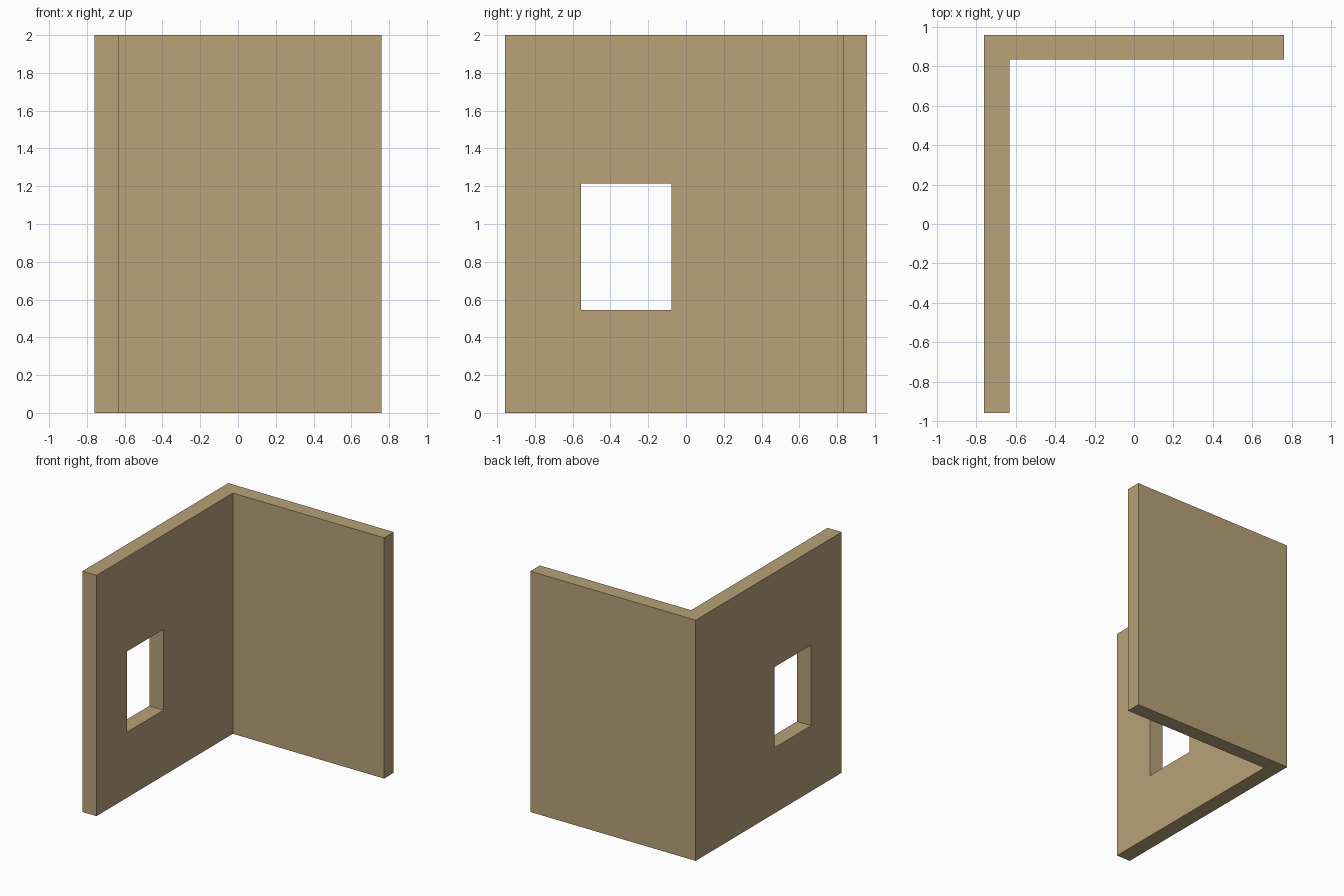
import bpy
import bmesh

if "Cube" in bpy.data.objects:
    bpy.data.objects.remove(bpy.data.objects["Cube"])

X0, X1 = -0.76, 0.76      # overall width
Y0, Y1 = -0.958, 0.958    # overall depth
XI, YI = -0.63, 0.833     # inner faces of the two walls
H = 2.0

tan = bpy.data.materials.new("tan_plaster")
tan.diffuse_color = (0.48, 0.36, 0.19, 1.0)
tan.use_nodes = True
tan.node_tree.nodes["Principled BSDF"].inputs["Base Color"].default_value = tan.diffuse_color


def prism(name, profile, z0, z1):
    """Extrude a flat outline (counter-clockwise) from z0 to z1."""
    bm = bmesh.new()
    base = bm.faces.new([bm.verts.new((x, y, z0)) for x, y in profile])
    top = bmesh.ops.extrude_face_region(bm, geom=[base], use_keep_orig=True)
    verts = [v for v in top["geom"] if isinstance(v, bmesh.types.BMVert)]
    bmesh.ops.translate(bm, verts=verts, vec=(0, 0, z1 - z0))
    bmesh.ops.recalc_face_normals(bm, faces=bm.faces)
    mesh = bpy.data.meshes.new(name)
    bm.to_mesh(mesh)
    bm.free()
    mesh.materials.append(tan)
    obj = bpy.data.objects.new(name, mesh)
    bpy.context.collection.objects.link(obj)
    return obj


# L-shaped corner wall
wall = prism("corner_wall", [(X0, Y0), (XI, Y0), (XI, YI), (X1, YI),
                             (X1, Y1), (X0, Y1)], 0, H)

# Window opening through the left wall
cutter = prism("window_cutter", [(X0 - 0.1, -0.557), (XI + 0.1, -0.557),
                                 (XI + 0.1, -0.078), (X0 - 0.1, -0.078)],
               0.545, 1.215)
cutter.hide_render = True
cut = wall.modifiers.new("window_opening", 'BOOLEAN')
cut.operation = 'DIFFERENCE'
cut.solver = 'EXACT'
cut.object = cutter

# Apply the cut and discard the cutter
bpy.context.view_layer.objects.active = wall
wall.select_set(True)
bpy.ops.object.modifier_apply(modifier=cut.name)
bpy.data.objects.remove(cutter, do_unlink=True)
